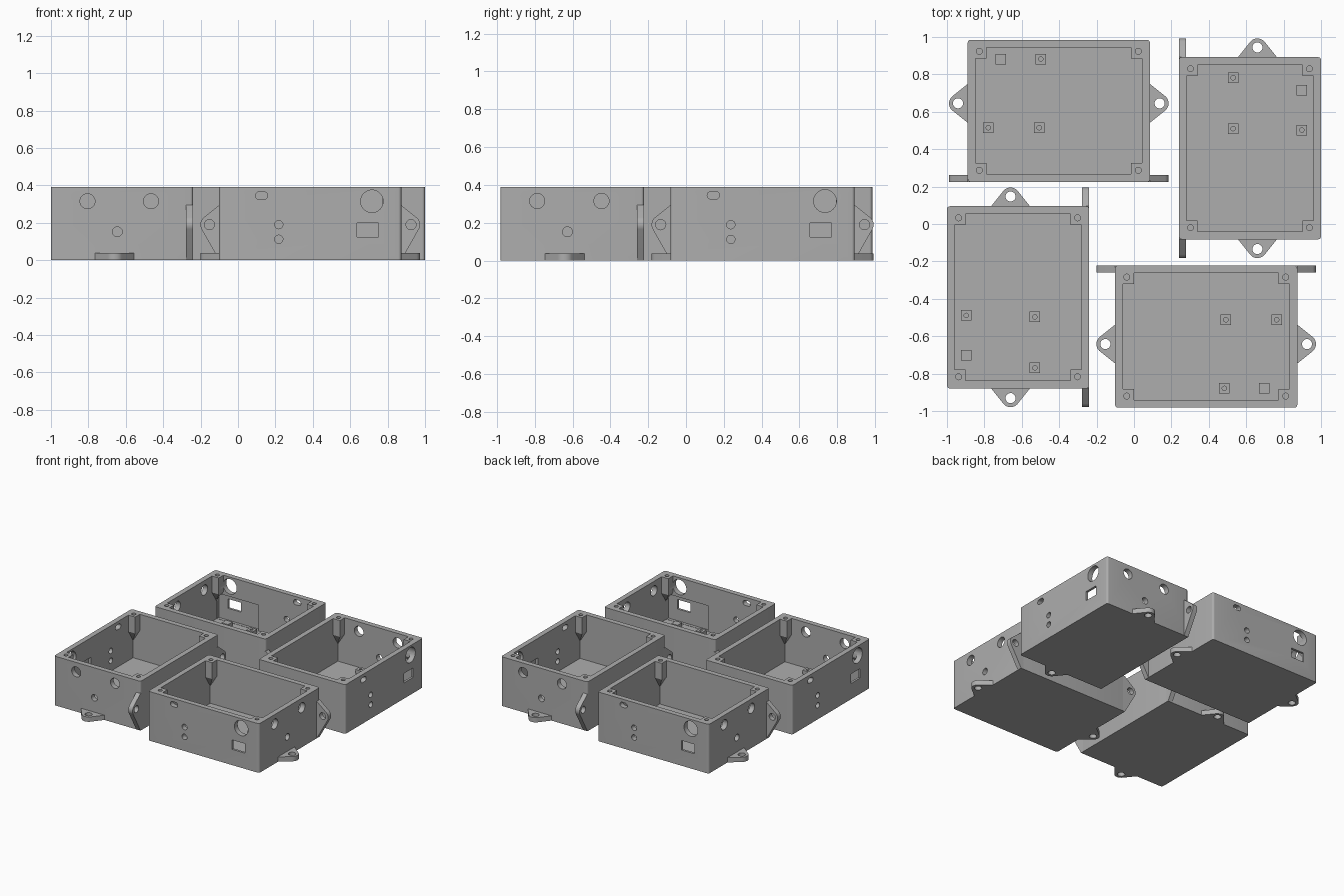
import bpy, bmesh, math
from mathutils import Matrix, Vector

if "Cube" in bpy.data.objects:
    bpy.data.objects.remove(bpy.data.objects["Cube"])

HX, HY, H = 0.487, 0.38, 0.39      # half length, half width, height of one box
WALL, FLOOR = 0.041, 0.03
grey = bpy.data.materials.new("grey_plastic")
grey.diffuse_color = (0.42, 0.42, 0.42, 1)
grey.use_nodes = True
grey.node_tree.nodes["Principled BSDF"].inputs["Base Color"].default_value = grey.diffuse_color
X, Y, Z = Vector((1, 0, 0)), Vector((0, 1, 0)), Vector((0, 0, 1))


def finish(name, bm):
    bmesh.ops.recalc_face_normals(bm, faces=bm.faces)
    me = bpy.data.meshes.new(name)
    bm.to_mesh(me)
    bm.free()
    me.materials.append(grey)
    ob = bpy.data.objects.new(name, me)
    bpy.context.collection.objects.link(ob)
    return ob


def prism(name, pts, a, b, u=X, v=Y, w=Z):
    """Extrude a 2D outline (in u, v) along w from a to b."""
    bm = bmesh.new()
    lo = [bm.verts.new(u * p + v * q + w * a) for p, q in pts]
    hi = [bm.verts.new(u * p + v * q + w * b) for p, q in pts]
    bm.faces.new(lo)
    bm.faces.new(hi)
    n = len(pts)
    for i in range(n):
        j = (i + 1) % n
        bm.faces.new((lo[i], lo[j], hi[j], hi[i]))
    return finish(name, bm)


def rect(x0, x1, y0, y1):
    return [(x0, y0), (x1, y0), (x1, y1), (x0, y1)]


def arc(cx, cy, r, a0, a1, n):
    return [(cx + r * math.cos(math.radians(a0 + (a1 - a0) * i / n)),
             cy + r * math.sin(math.radians(a0 + (a1 - a0) * i / n))) for i in range(n + 1)]


def circle(cx, cy, r, n=32):
    return arc(cx, cy, r, 0, 360, n)[:-1]


def boolean(ob, tools, op='DIFFERENCE'):
    bpy.context.view_layer.objects.active = ob
    for t in tools:
        m = ob.modifiers.new("bool", 'BOOLEAN')
        m.operation, m.solver, m.object = op, 'EXACT', t
        bpy.ops.object.modifier_apply(modifier=m.name)
        bpy.data.objects.remove(t)


# Shell with rounded vertical edges, hollowed out
r = 0.016
outline = []
for k, (sx, sy) in enumerate([(1, 1), (-1, 1), (-1, -1), (1, -1)]):
    outline += arc(sx * (HX - r), sy * (HY - r), r, 90 * k, 90 * k + 90, 5)
shell = prism("box_shell", outline, 0, H)
ix, iy = HX - WALL, HY - WALL
boolean(shell, [prism("cavity", rect(-ix, ix, -iy, iy), FLOOR, H + 0.1)])

# Corner screw posts, tapering to the corner below
posts, screw_holes = [], []
for sx in (1, -1):
    for sy in (1, -1):
        bm = bmesh.new()
        for z, d in ((H, 0.1), (0.26, 0.1), (0.17, WALL + 0.002)):
            for px in (0.02, d):
                for py in (0.02, d):
                    bm.verts.new((sx * (HX - px), sy * (HY - py), z))
        bmesh.ops.convex_hull(bm, input=bm.verts)
        posts.append(finish("post", bm))
        screw_holes.append(prism("screw", circle(sx * (HX - 0.062), sy * (HY - 0.062), 0.016, 16),
                                 0.29, H + 0.1))
boolean(shell, posts, 'UNION')
boolean(shell, screw_holes)

# Front wall openings: inner recess, port, slot, round holes
front = dict(u=X, v=Z, w=Y)
slot = arc(-0.247, 0.345, 0.02, -90, 90, 8) + arc(-0.273, 0.345, 0.02, 90, 270, 8)
cuts = [prism("recess", rect(0.08, ix - 0.002, FLOOR + 0.002, 0.235), -HY + 0.018, -HY + 0.06, **front)]
for shape in (rect(0.25, 0.364, 0.125, 0.2), slot, circle(0.33, 0.315, 0.06, 40),
              circle(-0.168, 0.19, 0.022), circle(-0.168, 0.112, 0.022)):
    cuts.append(prism("opening", shape, -HY - 0.1, -HY + 0.08, **front))
# End wall round holes
for y, z, rad in ((-0.185, 0.315, 0.04), (0.155, 0.315, 0.04), (-0.025, 0.152, 0.026)):
    cuts.append(prism("opening", circle(y, z, rad), HX - 0.08, HX + 0.1, u=Y, v=Z, w=X))
boolean(shell, cuts)
parts = [shell]

# Mounting tabs at the base and mounting ears on the back, on both ends
tab_shape = [(-0.02, -0.104), (0, -0.104)] + arc(0.05, 0, 0.05, -51, 51, 16) + [(0, 0.104), (-0.02, 0.104)]
ear_shape = [(-0.02, -0.19), (0, -0.19)] + arc(0.05, 0, 0.05, -29, 51, 16) + [(0, 0.104), (-0.02, 0.104)]
for side, s in (("right", 1), ("left", -1)):
    for name, shape, v, w, a, b, shift in (
            ("base_tab", tab_shape, Y, Z, 0, 0.038, Vector((s * HX, -0.04, 0))),
            ("back_ear", ear_shape, Z, Y, HY - 0.038, HY, Vector((s * HX, 0, 0.19)))):
        ob = prism(side + "_" + name, shape, a, b, X * s, v, w)
        boolean(ob, [prism("bolt", circle(0.052, 0, 0.027, 24), a - 0.1, b + 0.1, X * s, v, w)])
        ob.data.transform(Matrix.Translation(shift))
        parts.append(ob)

# Square board standoffs on the floor, three drilled and one plain
q = 0.028
for i, (x, y, drilled) in enumerate(((0.105, 0.09, 1), (0.377, 0.09, 1), (0.097, -0.277, 1), (0.311, -0.277, 0))):
    ob = prism("standoff_%d" % (i + 1), rect(x - q, x + q, y - q, y + q), FLOOR - 0.01, FLOOR + 0.03)
    if drilled:
        boolean(ob, [prism("pilot", circle(x, y, 0.012, 16), FLOOR + 0.002, FLOOR + 0.1)])
    parts.append(ob)

bpy.ops.object.select_all(action='DESELECT')
for ob in parts:
    ob.select_set(True)
bpy.context.view_layer.objects.active = shell
bpy.ops.object.shade_smooth_by_angle(angle=math.radians(30))

# Four copies, each turned a quarter around the centre
places = [("front", 0.386, -0.602, 0), ("right", 0.62, 0.405, 90),
          ("back", -0.402, 0.605, 180), ("left", -0.62, -0.392, 270)]
for k, (label, cx, cy, ang) in enumerate(places):
    mat = Matrix.Translation((cx, cy, 0)) @ Matrix.Rotation(math.radians(ang), 4, 'Z')
    for ob in parts:
        new = ob.copy()
        new.name = label + "_box_" + ob.name
        new.matrix_world = mat
        bpy.context.collection.objects.link(new)
for ob in parts:
    bpy.data.objects.remove(ob)
